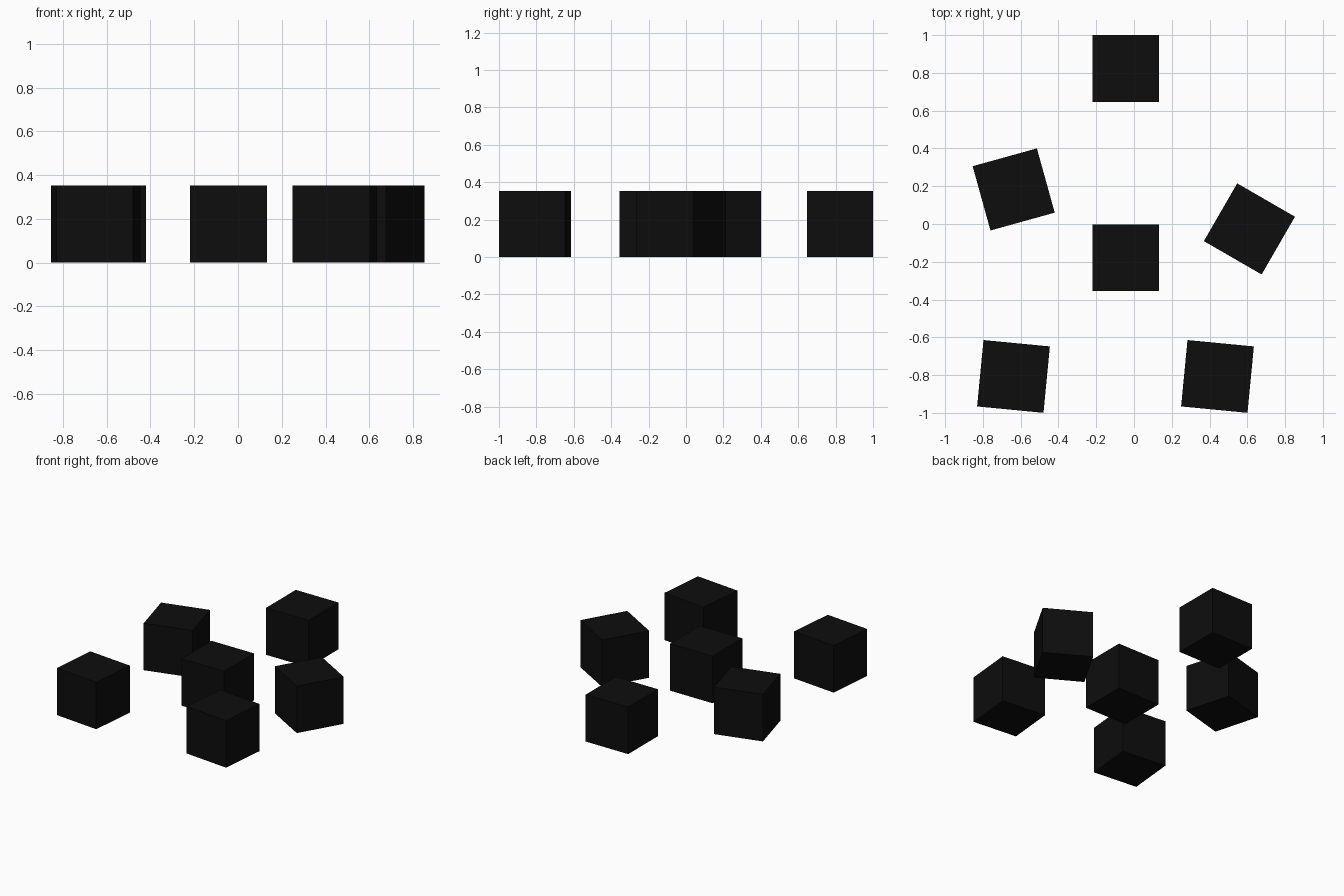
import bpy
from math import radians

if "Cube" in bpy.data.objects:
    bpy.data.objects.remove(bpy.data.objects["Cube"])

SIZE = 0.353

black = bpy.data.materials.new("black")
black.diffuse_color = (0.004, 0.004, 0.004, 1)
black.use_nodes = True
black.node_tree.nodes["Principled BSDF"].inputs["Base Color"].default_value = black.diffuse_color


def add_cube(name, x, y, angle):
    bpy.ops.mesh.primitive_cube_add(size=SIZE, location=(x, y, SIZE / 2),
                                    rotation=(0, 0, radians(angle)))
    cube = bpy.context.object
    cube.name = name
    cube.data.materials.append(black)


# Scattered cubes: name, x, y, turn about z
for spec in [
    ("back_cube", -0.043, 0.8235, 0),
    ("centre_cube", -0.043, -0.178, 0),
    ("left_cube", -0.637, 0.183, 15.5),
    ("right_cube", 0.611, -0.026, -30),
    ("front_left_cube", -0.638, -0.807, -5.5),
    ("front_right_cube", 0.442, -0.807, -5.5),
]:
    add_cube(*spec)
